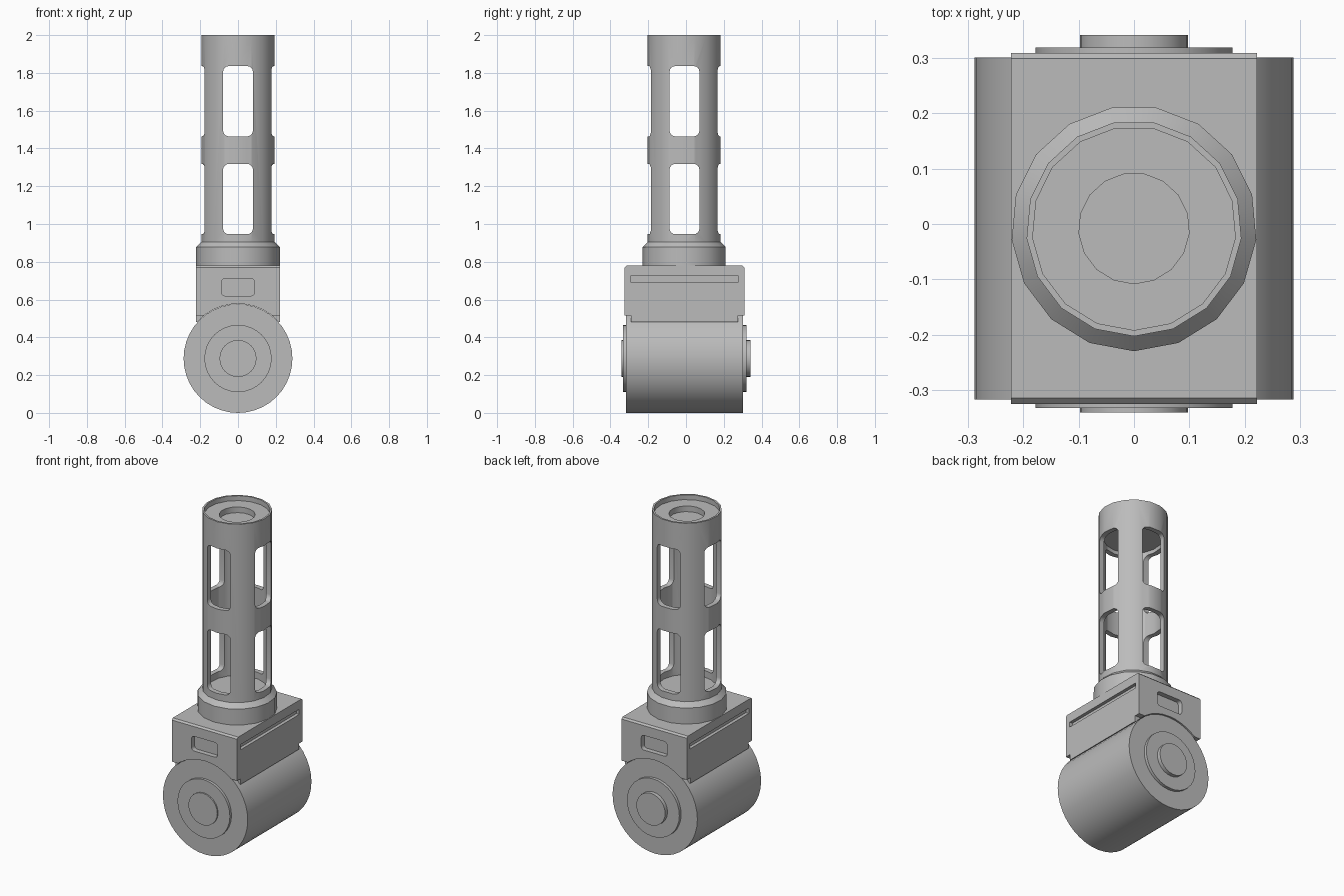
import bpy, bmesh, math
from mathutils import Matrix, Vector

if "Cube" in bpy.data.objects:
    bpy.data.objects.remove(bpy.data.objects["Cube"], do_unlink=True)

YC = -0.008      # shared centre of all parts along y
WHEEL_Z = 0.288
WHEEL_R = 0.288

grey = bpy.data.materials.new("plain grey")
grey.use_nodes = True
grey.diffuse_color = (0.5, 0.5, 0.5, 1)
grey.node_tree.nodes["Principled BSDF"].inputs["Base Color"].default_value = (0.5, 0.5, 0.5, 1)


def add(name, bm):
    bmesh.ops.recalc_face_normals(bm, faces=bm.faces)
    mesh = bpy.data.meshes.new(name)
    bm.to_mesh(mesh)
    bm.free()
    mesh.materials.append(grey)
    obj = bpy.data.objects.new(name, mesh)
    bpy.context.collection.objects.link(obj)
    return obj


def select(obj):
    bpy.ops.object.select_all(action="DESELECT")
    obj.select_set(True)
    bpy.context.view_layer.objects.active = obj


def smooth(obj):
    select(obj)
    bpy.ops.object.shade_smooth_by_angle(angle=math.radians(35))


def lathe(name, profile, sides, closed=False):
    """Spin (radius, z) points round the vertical axis, one corner facing the front."""
    bm = bmesh.new()
    rings = []
    for r, z in profile:
        ring = []
        for i in range(sides):
            a = math.tau * i / sides - math.pi / 2
            ring.append(bm.verts.new((r * math.cos(a), YC + r * math.sin(a), z)))
        rings.append(ring)
    pairs = list(zip(rings, rings[1:]))
    if closed:
        pairs.append((rings[-1], rings[0]))
    else:
        bm.faces.new(rings[0])
        bm.faces.new(rings[-1])
    for low, high in pairs:
        for i in range(sides):
            j = (i + 1) % sides
            bm.faces.new((low[i], low[j], high[j], high[i]))
    return add(name, bm)


def axle_cylinder(name, radius, y0, y1, sides):
    """Cylinder lying along y at wheel height."""
    bm = bmesh.new()
    place = Matrix.Translation((0, (y0 + y1) / 2, WHEEL_Z)) @ Matrix.Rotation(math.pi / 2, 4, "X")
    bmesh.ops.create_cone(bm, cap_ends=True, segments=sides, radius1=radius, radius2=radius,
                          depth=y1 - y0, matrix=place)
    return add(name, bm)


def rounded_cutter(centre, size, axis, radius):
    """Box whose edges parallel to the given axis are rounded."""
    bm = bmesh.new()
    bmesh.ops.create_cube(bm, size=1, matrix=Matrix.Translation(centre) @ Matrix.Diagonal((*size, 1)))
    if radius:
        edges = [e for e in bm.edges if abs((e.verts[0].co - e.verts[1].co)[axis]) > 1e-4]
        bmesh.ops.bevel(bm, geom=edges, offset=radius, segments=4, profile=0.5, affect="EDGES")
    obj = add("cutter", bm)
    obj.hide_render = True
    return obj


def cut(target, cutter):
    mod = target.modifiers.new("cut", "BOOLEAN")
    mod.operation = "DIFFERENCE"
    mod.solver = "EXACT"
    mod.object = cutter
    select(target)
    bpy.ops.object.modifier_apply(modifier=mod.name)
    bpy.data.objects.remove(cutter, do_unlink=True)


# Wheel drum with stepped hub discs on both ends
smooth(axle_cylinder("wheel_drum", WHEEL_R, -0.317, 0.301, 40))
smooth(axle_cylinder("hub_disc", 0.178, -0.333, 0.319, 32))
smooth(axle_cylinder("axle_cap", 0.098, -0.341, 0.342, 24))

# Housing block: side outline extruded across x, top end edges bevelled
bm = bmesh.new()
half = [(0.317, 0.77), (0.307, 0.78)]
half = [(0.283, 0.48), (0.283, 0.515), (0.317, 0.515)] + half
outline = [(YC + y, z) for y, z in half] + [(YC - y, z) for y, z in reversed(half)]
face = bm.faces.new([bm.verts.new((-0.222, y, z)) for y, z in outline])
side = bmesh.ops.extrude_face_region(bm, geom=[face])
bmesh.ops.translate(bm, vec=(0.444, 0, 0), verts=[v for v in side["geom"] if isinstance(v, bmesh.types.BMVert)])
housing = add("housing_block", bm)
cut(housing, axle_cylinder("cutter", WHEEL_R + 0.002, -0.5, 0.5, 40))
for s in (-1, 1):
    # Long side slot and rounded end pocket
    cut(housing, rounded_cutter(Vector((s * 0.222, YC, 0.709)), (0.04, 0.57, 0.032), 0, 0))
    cut(housing, rounded_cutter(Vector((0, YC + s * 0.317, 0.665)), (0.176, 0.06, 0.09), 1, 0.018))
smooth(housing)

# Collar with chamfered top
smooth(lathe("collar", [(0.222, 0.775), (0.222, 0.878), (0.195, 0.905)], 17))

# Hollow tube with two tiers of four windows
tube = lathe("window_tube", [(0.195, 0.9), (0.195, 2.0), (0.184, 2.0), (0.184, 1.97),
                             (0.165, 1.97), (0.165, 0.9)], 17, closed=True)
for z in (1.132, 1.65):
    for axis, size in ((0, (0.6, 0.158, 0.372)), (1, (0.158, 0.6, 0.372))):
        cut(tube, rounded_cutter(Vector((0, YC, z)), size, axis, 0.03))
smooth(tube)

# Recessed top plate with a shallow round socket
smooth(lathe("top_plate", [(0.168, 1.86), (0.168, 1.97), (0.1, 1.97), (0.1, 1.935)], 17))
